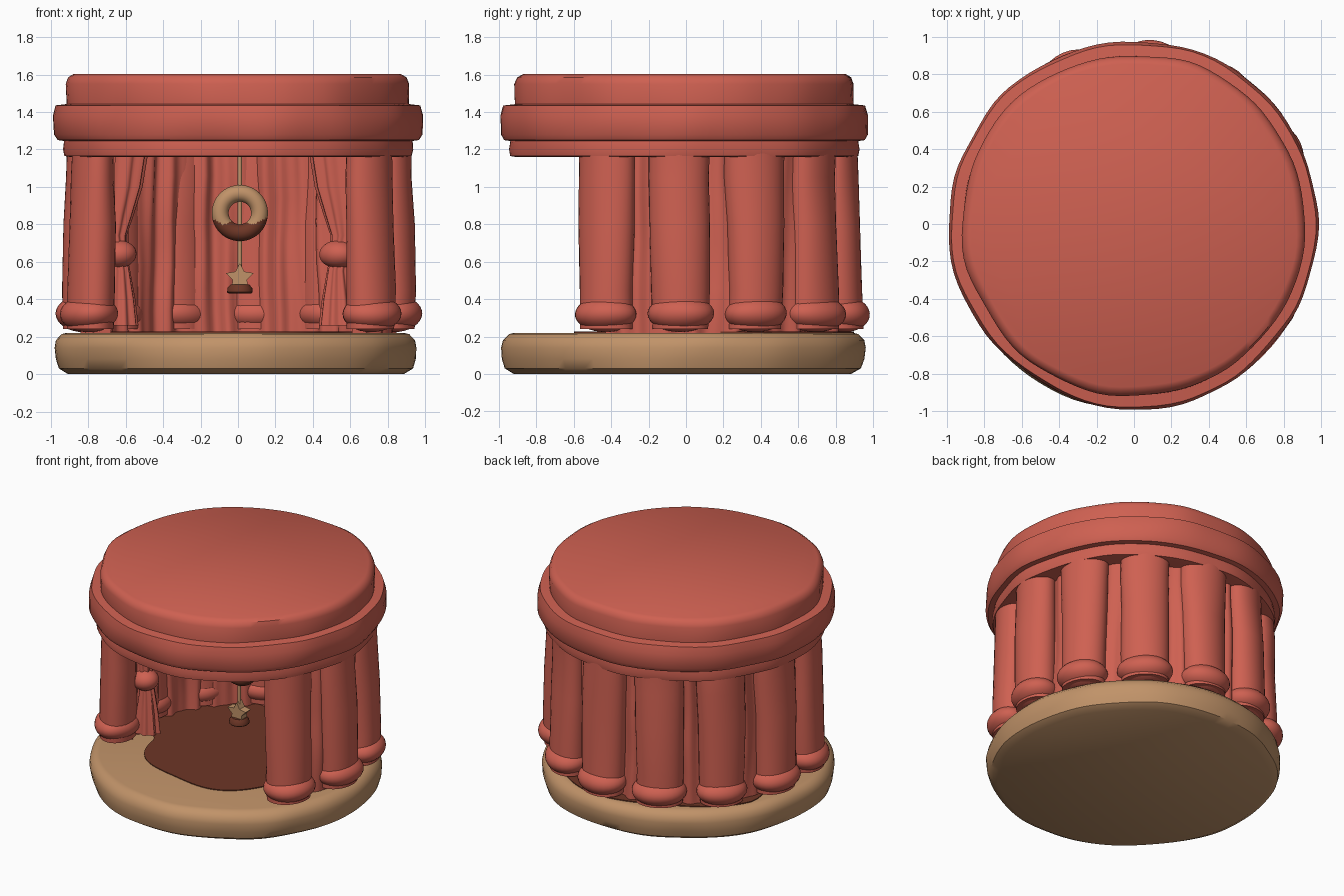
import bpy, bmesh, math
from mathutils import Vector, Matrix, noise

if "Cube" in bpy.data.objects:
    bpy.data.objects.remove(bpy.data.objects["Cube"], do_unlink=True)


def material(name, rgb):
    m = bpy.data.materials.new(name)
    m.use_nodes = True
    m.diffuse_color = (*rgb, 1)
    m.node_tree.nodes["Principled BSDF"].inputs["Base Color"].default_value = (*rgb, 1)
    return m


RED = material("coral red", (0.62, 0.118, 0.083))
TAN = material("biscuit tan", (0.53, 0.29, 0.14))
BROWN = material("chocolate brown", (0.153, 0.037, 0.019))


def finish(bm, name, mat, lump=0.0, angle=40):
    """Turn a bmesh into a smooth shaded object with hand-moulded unevenness."""
    for v in bm.verts:
        n = noise.noise_vector(v.co * 3) * lump
        v.co += Vector((n.x, n.y, 0))
    bmesh.ops.recalc_face_normals(bm, faces=bm.faces)
    mesh = bpy.data.meshes.new(name)
    bm.to_mesh(mesh)
    bm.free()
    ob = bpy.data.objects.new(name, mesh)
    bpy.context.collection.objects.link(ob)
    mesh.materials.append(mat)
    bpy.ops.object.select_all(action="DESELECT")
    ob.select_set(True)
    bpy.context.view_layer.objects.active = ob
    bpy.ops.object.shade_smooth_by_angle(angle=math.radians(angle))
    return ob


def loft(name, rows, mat, seg=64, matrix=None, waves=0, ripple=0.0, lump=0.0):
    """Skin closed elliptical rings, each row being (z, rx, ry, cx, cy)."""
    bm = bmesh.new()
    rings = []
    for z, rx, ry, cx, cy in rows:
        ring = []
        for i in range(seg):
            a = math.tau * i / seg
            k = 1 + ripple * math.sin(waves * a)
            ring.append(bm.verts.new((cx + k * rx * math.cos(a), cy + k * ry * math.sin(a), z)))
        rings.append(ring)
    for low, high in zip(rings, rings[1:]):
        for i in range(seg):
            j = (i + 1) % seg
            bm.faces.new((low[i], low[j], high[j], high[i]))
    bm.faces.new(rings[0])
    bm.faces.new(rings[-1])
    if matrix:
        bmesh.ops.transform(bm, matrix=matrix, verts=bm.verts)
    return finish(bm, name, mat, lump)


def turned(name, profile, mat, center=(0, 0), **kw):
    return loft(name, [(z, r, r, *center) for r, z in profile], mat, **kw)


def blob(name, mat, matrix, lump=0.0):
    bm = bmesh.new()
    bmesh.ops.create_uvsphere(bm, u_segments=28, v_segments=16, radius=1, matrix=matrix)
    return finish(bm, name, mat, lump)


# Base slab
turned("base", [(0.90, 0), (0.95, 0.03), (0.965, 0.08), (0.97, 0.14), (0.962, 0.18),
                (0.93, 0.213), (0.90, 0.22)], TAN, center=(-0.01, -0.015), seg=96, lump=0.02)

# Stepped round roof
turned("roof", [(0.90, 1.16), (0.93, 1.165), (0.937, 1.2), (0.93, 1.245), (0.965, 1.25),
                (0.983, 1.28), (0.985, 1.38), (0.97, 1.435), (0.91, 1.442), (0.914, 1.55),
                (0.90, 1.585), (0.87, 1.603)], RED, center=(-0.003, -0.005), seg=96, lump=0.02)

# Dark floor patch, reaching the rim at the back
bm = bmesh.new()
outline = []
for i in range(96):
    a = math.tau * i / 96
    r = 0.6 + 0.28 * max(0, min(1, 0.4 + 1.4 * math.sin(a))) + 0.025 * math.sin(5 * a + 1)
    outline.append(bm.verts.new((r * math.cos(a), r * math.sin(a), 0.22)))
patch = bm.faces.new(outline)
top = bmesh.ops.extrude_face_region(bm, geom=[patch])["geom"]
bmesh.ops.translate(bm, vec=(0, 0, 0.006), verts=[g for g in top if isinstance(g, bmesh.types.BMVert)])
finish(bm, "floor_patch", BROWN)

# Curved curtain wall with vertical folds, open at the front
START, END, STEPS, LEVELS = math.radians(-32), math.radians(200), 180, 8
bm = bmesh.new()
inner, outer = [], []
for i in range(STEPS + 1):
    a = START + (END - START) * i / STEPS
    for side, radius in ((inner, 0.71), (outer, 0.81)):
        col = []
        for k in range(LEVELS + 1):
            t = k / LEVELS
            fold = 0.016 * math.sin(26 * a + 0.8 * t) + 0.01 * math.sin(41 * a - t)
            r = radius + fold + 0.015 * (1 - t)
            col.append(bm.verts.new((r * math.cos(a), r * math.sin(a), 0.215 + 0.965 * t)))
        side.append(col)
for side in (inner, outer):
    for p, q in zip(side, side[1:]):
        for k in range(LEVELS):
            bm.faces.new((p[k], q[k], q[k + 1], p[k + 1]))
for i in (0, STEPS):
    for k in range(LEVELS):
        bm.faces.new((inner[i][k], outer[i][k], outer[i][k + 1], inner[i][k + 1]))
finish(bm, "curtain_wall", RED, lump=0.015, angle=60)

# Columns with pillow-shaped feet around the back and sides
for n in range(9):
    turn = Matrix.Rotation(math.radians(-31 + 28.75 * n), 4, "Z")
    rows = [(0.24, 0.12, 0.15, 0.83, 0), (0.45, 0.122, 0.155, 0.83, 0),
            (0.8, 0.115, 0.16, 0.825, 0), (1.05, 0.108, 0.165, 0.822, 0),
            (1.19, 0.105, 0.165, 0.822, 0)]
    loft(f"column_{n + 1}", rows, RED, seg=32, matrix=turn, lump=0.015)
    foot = turn @ Matrix.Translation((0.84, 0, 0.322)) @ Matrix.Diagonal((0.15, 0.178, 0.098, 1))
    blob(f"column_foot_{n + 1}", RED, foot, lump=0.02)

# Tied-back drapes: rows of (z, outward reach, inward reach, depth) from the tie
DRAPE = [(0.26, 0.11, 0.09, 0.075), (0.4, 0.09, 0.075, 0.065), (0.55, 0.06, 0.05, 0.05),
         (0.66, 0.07, 0.03, 0.05), (0.74, 0.11, 0.03, 0.05), (0.85, 0.13, 0.065, 0.055),
         (1.0, 0.14, 0.11, 0.055), (1.19, 0.14, 0.14, 0.055)]
for label, sign, x, y in (("right", -1, -0.63, -0.15), ("left", 1, 0.53, -0.28)):
    rows = [(z, (o + i) / 2, d, x + sign * (o - i) / 2, y) for z, o, i, d in DRAPE]
    loft(f"{label}_drape", rows, RED, seg=72, waves=9, ripple=0.1)
    knot = Matrix.Translation((x + sign * 0.01, y - 0.01, 0.64)) @ Matrix.Diagonal((0.105, 0.09, 0.075, 1))
    blob(f"{label}_drape_tie", RED, knot, lump=0.02)

# Hanging cord
turned("cord", [(0.012, 0.46), (0.012, 1.18)], TAN, center=(0.01, 0), seg=12)

# Hanging ring, dipped in a darker coat along a wavy line
bpy.ops.mesh.primitive_torus_add(major_segments=72, minor_segments=28,
                                 major_radius=0.105, minor_radius=0.045)
ring = bpy.context.object
ring.name = "hanging_ring"
ring.data.transform(Matrix.Translation((0.01, 0, 0.86)) @ Matrix.Rotation(math.pi / 2, 4, "X"))
ring.data.materials.append(TAN)
ring.data.materials.append(BROWN)
for p in ring.data.polygons:
    p.material_index = int(p.center.z < 0.815 + 0.015 * math.cos(42 * p.center.x))
bpy.ops.object.shade_smooth_by_angle(angle=math.radians(60))

# Star ornament
bm = bmesh.new()
points = []
for i in range(10):
    a = math.pi / 2 + math.tau * i / 10
    r = 0.04 if i % 2 else 0.078
    points.append(bm.verts.new((0.01 + r * math.cos(a), -0.03, 0.515 + r * math.sin(a))))
star = bm.faces.new(points)
back = bmesh.ops.extrude_face_region(bm, geom=[star])["geom"]
bmesh.ops.translate(bm, vec=(0, 0.06, 0), verts=[g for g in back if isinstance(g, bmesh.types.BMVert)])
finish(bm, "star_ornament", TAN)

# Dark weight under the star
turned("ornament_weight", [(0.06, 0.43), (0.068, 0.437), (0.066, 0.46), (0.05, 0.478)],
       BROWN, center=(0.01, 0), seg=32)
